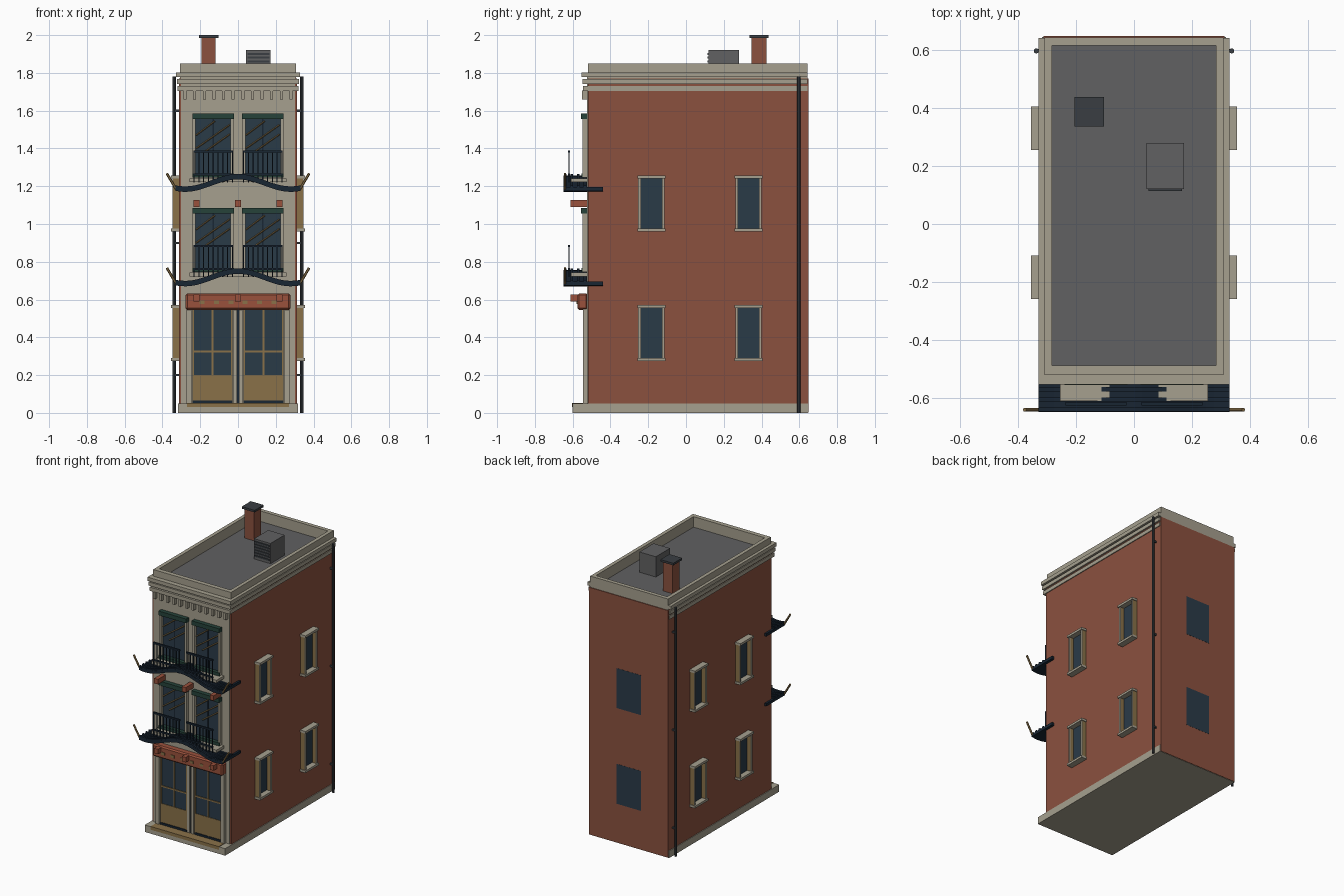
import bpy
import bmesh
import math
from mathutils import Vector, Matrix

default_cube = bpy.data.objects.get("Cube")
if default_cube:
    bpy.data.objects.remove(default_cube, do_unlink=True)


def material(name, red, green, blue):
    """Flat material from display colour values, stored as linear."""
    colour = [(channel / 255) ** 2.2 for channel in (red, green, blue)] + [1]
    mat = bpy.data.materials.new(name)
    mat.use_nodes = True
    mat.diffuse_color = colour
    mat.node_tree.nodes["Principled BSDF"].inputs["Base Color"].default_value = colour
    return mat


STONE = material("pale stone", 164, 158, 141)
BRICK = material("red brick", 138, 82, 65)
TERRACOTTA = material("terracotta", 152, 82, 62)
GLASS = material("dark blue glass", 46, 61, 73)
WOOD = material("ochre wood", 136, 112, 74)
NAVY = material("navy iron", 31, 42, 54)
GREEN = material("dark green trim", 42, 68, 60)
ROOF = material("roof grey", 97, 97, 98)
PIPE = material("pipe grey", 60, 64, 68)


def finish(name, mat, mesh_builder):
    bmesh.ops.recalc_face_normals(mesh_builder, faces=mesh_builder.faces)
    mesh = bpy.data.meshes.new(name)
    mesh_builder.to_mesh(mesh)
    mesh_builder.free()
    mesh.materials.append(mat)
    obj = bpy.data.objects.new(name, mesh)
    bpy.context.collection.objects.link(obj)
    return obj


def box(name, mat, x, y, z, mirror=False):
    """Box given by its ranges along each axis, optionally mirrored in x."""
    bm = bmesh.new()
    spans = [x, (-x[1], -x[0])] if mirror else [x]
    for span in spans:
        ranges = (span, y, z)
        centre = Vector([(low + high) / 2 for low, high in ranges])
        size = [high - low for low, high in ranges]
        bmesh.ops.create_cube(bm, size=1, matrix=Matrix.Translation(centre) @ Matrix.Diagonal(size + [1]))
    return finish(name, mat, bm)


def wide(half):
    return (-half, half)


def around(centre, half):
    return (centre - half, centre + half)


def rod(name, mat, start, end, radius, sides=4):
    start, end = Vector(start), Vector(end)
    axis = end - start
    bm = bmesh.new()
    turn = axis.to_track_quat("Z", "Y").to_matrix().to_4x4()
    bmesh.ops.create_cone(bm, cap_ends=True, segments=sides, radius1=radius, radius2=radius,
                          depth=axis.length, matrix=Matrix.Translation((start + end) / 2) @ turn)
    return finish(name, mat, bm)


def wave(name, mat, y, bottom, thickness):
    """Strip that rises at the centre and sweeps low to both ends."""
    bm = bmesh.new()
    steps, previous = 24, None
    for step in range(steps + 1):
        x = EAVE * (2 * step / steps - 1)
        low = bottom + 0.033 * (1 + math.cos(math.pi * x / 0.28))
        corners = [(y[0], low), (y[1], low), (y[1], low + thickness), (y[0], low + thickness)]
        ring = [bm.verts.new((x, depth, height)) for depth, height in corners]
        if previous:
            for i in range(4):
                j = (i + 1) % 4
                bm.faces.new((previous[i], previous[j], ring[j], ring[i]))
        if step in (0, steps):
            bm.faces.new(ring)
        previous = ring
    return finish(name, mat, bm)


WALL, FRONT, BACK, EAVE = 0.313, -0.52, 0.648, 0.33
FACE = FRONT - 0.005
PARAPET = 0.308

# Main shell
box("brick_walls", BRICK, wide(WALL), (FRONT, BACK), (0.002, 1.77))
box("plinth", STONE, wide(0.318), (-0.6, 0.645), (0, 0.05))
box("front_wall", STONE, wide(0.302), (FACE, FRONT + 0.01), (0.05, 1.8))

# Roof, parapet and cornice
box("roof_deck", ROOF, wide(0.29), (-0.5, 0.63), (1.76, 1.775))
box("parapet_sides", STONE, (0.282, PARAPET), (FRONT, 0.643), (1.77, 1.85), mirror=True)
box("parapet_front", STONE, wide(PARAPET), (FRONT, -0.488), (1.77, 1.85))
box("parapet_back", STONE, wide(PARAPET), (0.615, 0.643), (1.77, 1.85))
for base, half, reach in ((1.705, 0.319, 0.545), (1.742, 0.324, 0.549), (1.777, 0.329, 0.554)):
    for side in (-1, 1):
        inner, outer = sorted((side * 0.3, side * half))
        box("cornice_side", STONE, (inner, outer), (-reach, 0.642), (base, base + 0.026))
    box("cornice_front", STONE, wide(half), (-reach, FRONT), (base, base + 0.026))
for i in range(12):
    box("dentil", STONE, around(-0.28 + i * 0.56 / 11, 0.008), (-0.55, FRONT), (1.658, 1.706))

# Chimney and roof vent
box("chimney", BRICK, around(-0.155, 0.037), (0.347, 0.427), (1.77, 1.985))
box("chimney_cap", PIPE, around(-0.155, 0.051), (0.337, 0.438), (1.985, 2))
box("roof_vent", ROOF, (0.043, 0.173), (0.12, 0.28), (1.77, 1.92))
for i in range(6):
    height = 1.795 + i * 0.02
    box("vent_slat", PIPE, (0.05, 0.166), (0.113, 0.121), (height, height + 0.011))

# Drainpipes at the rear of both sides
for side in (-1, 1):
    rod("drainpipe", PIPE, (side * 0.337, 0.597, 0), (side * 0.337, 0.597, 1.78), 0.009, sides=8)
    for height in (0.2, 0.9, 1.6):
        box("pipe_bracket", PIPE, around(side * 0.322, 0.012), around(0.597, 0.006), around(height, 0.006))

# Boxed windows on both sides, flat windows on the back
for low, high in ((0.28, 0.565), (0.965, 1.25)):
    for centre in (-0.183, 0.331):
        box("side_glass", GLASS, (WALL, WALL + 0.004), around(centre, 0.06), (low, high), mirror=True)
        for edge in (-1, 1):
            middle = centre + edge * 0.063
            box("side_jamb", WOOD, (WALL, 0.343), around(middle, 0.007), (low, high), mirror=True)
            box("side_jamb_face", STONE, (0.343, 0.348), around(middle, 0.007), (low, high), mirror=True)
        box("side_sill", STONE, (WALL, 0.356), around(centre, 0.075), (low - 0.006, low + 0.01), mirror=True)
        box("side_head", STONE, (WALL, 0.356), around(centre, 0.075), (high - 0.01, high + 0.006), mirror=True)
    box("back_glass", GLASS, wide(0.097), (BACK - 0.005, BACK + 0.001), (low, high))

# Shopfront
box("shop_pier", STONE, (0.245, 0.272), (-0.545, FRONT), (0.05, 0.6), mirror=True)
box("shop_centre_post", STONE, (0.006, 0.024), (-0.54, FRONT), (0.05, 0.56), mirror=True)
box("post_groove", NAVY, wide(0.006), (-0.53, FRONT), (0.05, 0.56))
box("threshold", WOOD, wide(0.27), (-0.603, -0.54), (0.03, 0.053))
box("door_glass", GLASS, (0.03, 0.24), (FACE - 0.003, FRONT), (0.2, 0.56), mirror=True)
box("door_panel", WOOD, (0.03, 0.24), (FACE - 0.006, FRONT), (0.06, 0.2), mirror=True)
box("door_kickplate", NAVY, (0.03, 0.24), (FACE - 0.012, FRONT), (0.05, 0.065), mirror=True)
box("door_transom", WOOD, (0.03, 0.24), (FACE - 0.008, FRONT), around(0.325, 0.005), mirror=True)
for centre in (0.033, 0.135, 0.237):
    box("door_stile", WOOD, around(centre, 0.004), (FACE - 0.008, FRONT), (0.065, 0.56), mirror=True)

# Fascia board with small inlays
fascia = box("fascia_board", TERRACOTTA, wide(0.277), (-0.575, FRONT), (0.545, 0.632))
bevel = fascia.modifiers.new("soft corners", "BEVEL")
bevel.width = 0.009
for i in range(6):
    box("fascia_inlay", WOOD, around(-0.19 + i * 0.076, 0.013), (-0.579, -0.574), around(0.585, 0.009))

# Two upper storeys share one layout
for floor in (0.5, 1.0):
    for x in (-0.22, 0, 0.22):
        box("beam_end", TERRACOTTA, around(x, 0.015), (-0.612, FRONT), (floor + 0.09, floor + 0.126))

    # Windows with trim and slanted bars
    sill, head = floor + 0.245, floor + 0.555
    box("window_glass", GLASS, (0.03, 0.235), (FACE - 0.003, FRONT), (sill, head), mirror=True)
    for edge in (0.032, 0.232):
        box("window_jamb", STONE, around(edge, 0.008), (-0.548, FRONT), (sill, head), mirror=True)
    box("window_bar", NAVY, around(0.132, 0.004), (FACE - 0.007, FRONT), (sill, head), mirror=True)
    box("window_hood", GREEN, (0.022, 0.24), (-0.556, FRONT), (head, head + 0.03), mirror=True)
    box("window_sill", GREEN, (0.022, 0.24), (-0.554, FRONT), (sill, sill + 0.022), mirror=True)
    for left in (-0.222, 0.042):
        for start, finish_x, low, rise in ((0, 0.1, 0.47, 0.075), (0, 0.178, 0.4, 0.125), (0.05, 0.178, 0.385, 0.09)):
            rod("slanted_bar", WOOD, (left + start, FACE - 0.008, floor + low),
                (left + finish_x, FACE - 0.008, floor + low + rise), 0.004)

    # Balcony slab and railings
    box("balcony_slab", STONE, wide(0.256), (-0.61, FRONT), (floor + 0.222, floor + 0.242))
    for height, half in ((1.384, 0.006), (1.262, 0.005)):
        box("railing_rail", NAVY, (0.026, 0.236), around(-0.62, half), around(floor + height - 1, half), mirror=True)
    for i in range(9):
        box("railing_bar", NAVY, around(0.03 + i * 0.0253, 0.003), around(-0.62, 0.003),
            (floor + 0.22, floor + 0.385), mirror=True)

    # Swept eave with tile rolls and upturned horns
    wave("eave_sheet", NAVY, (-BACK, -0.44), floor + 0.17, 0.02)
    for depth in (-0.64, -0.605, -0.57, -0.535):
        wave("eave_roll", NAVY, around(depth, 0.007), floor + 0.188, 0.011)
    for side in (-1, 1):
        rod("eave_horn", WOOD, (side * 0.328, -0.641, floor + 0.185),
            (side * 0.377, -0.641, floor + 0.268), 0.007, sides=6)
